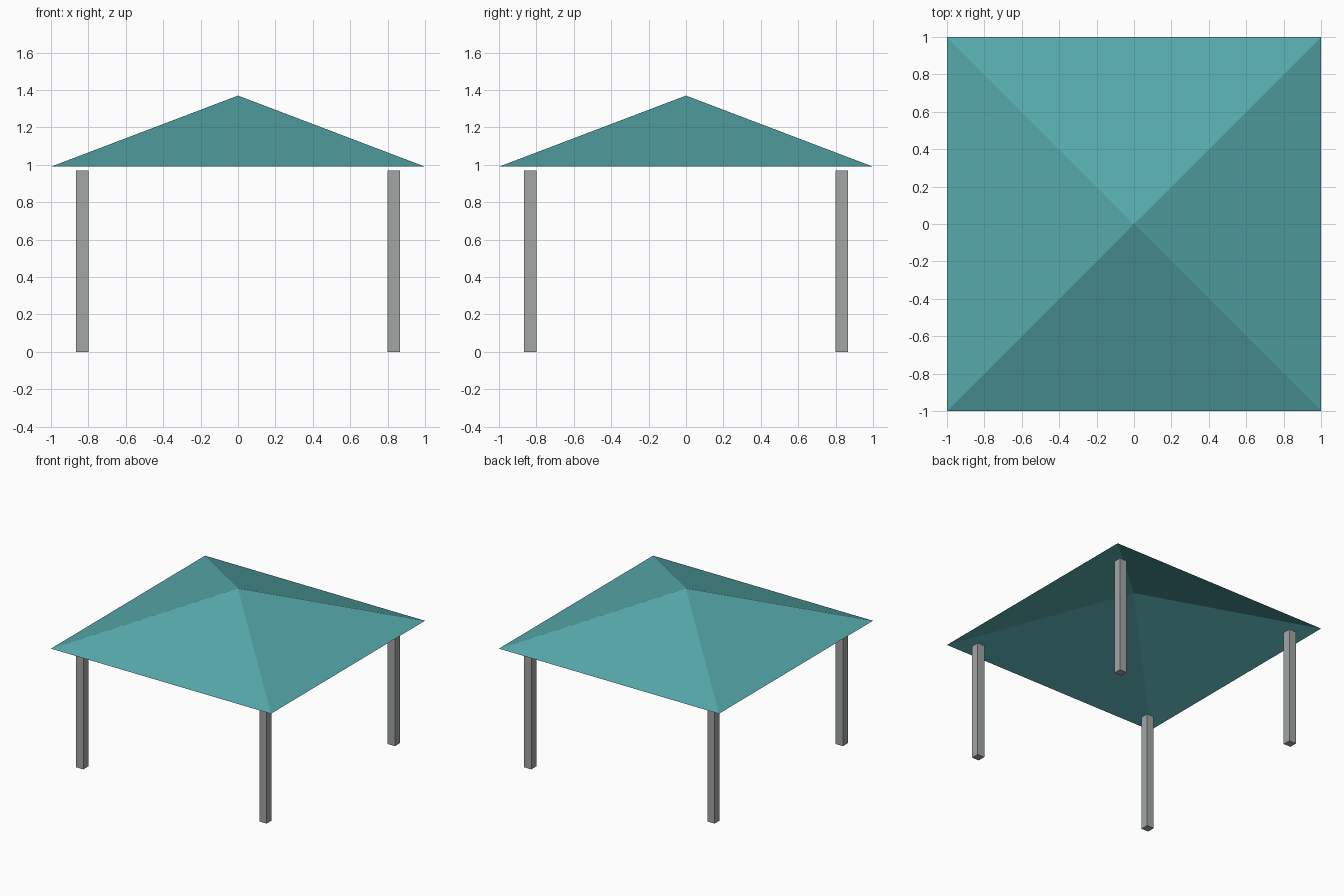
import bpy, bmesh
from mathutils import Matrix, Vector

if "Cube" in bpy.data.objects:
    bpy.data.objects.remove(bpy.data.objects["Cube"])


def srgb(r, g, b):
    def lin(c):
        c /= 255
        return c / 12.92 if c <= 0.04045 else ((c + 0.055) / 1.055) ** 2.4
    return (lin(r), lin(g), lin(b), 1)


def material(name, colour):
    mat = bpy.data.materials.new(name)
    mat.diffuse_color = colour
    mat.use_nodes = True
    mat.node_tree.nodes["Principled BSDF"].inputs["Base Color"].default_value = mat.diffuse_color
    return mat


def add_object(name, bm, mat):
    mesh = bpy.data.meshes.new(name)
    bm.to_mesh(mesh)
    bm.free()
    mesh.materials.append(mat)
    obj = bpy.data.objects.new(name, mesh)
    bpy.context.collection.objects.link(obj)
    return obj


teal = material("teal canopy", srgb(86, 169, 171))
grey = material("grey post", srgb(163, 166, 166))

# Canopy: thin pyramid sheet, open underneath
EAVE, PEAK = 0.99, 1.37
bm = bmesh.new()
apex = bm.verts.new((0, 0, PEAK))
corners = [bm.verts.new((x, y, EAVE)) for x, y in ((-1, -1), (1, -1), (1, 1), (-1, 1))]
for i in range(4):
    bm.faces.new((corners[i], corners[(i + 1) % 4], apex))
add_object("canopy_roof", bm, teal)

# Four square posts standing just short of the canopy
WIDTH, HEIGHT, OFFSET = 0.065, 0.97, 0.833
for side_y, label_y in ((-1, "front"), (1, "back")):
    for side_x, label_x in ((-1, "left"), (1, "right")):
        bm = bmesh.new()
        place = Matrix.Translation(Vector((side_x * OFFSET, side_y * OFFSET, HEIGHT / 2)))
        bmesh.ops.create_cube(bm, size=1, matrix=place @ Matrix.Diagonal((WIDTH, WIDTH, HEIGHT, 1)))
        add_object(f"{label_y}_{label_x}_post", bm, grey)
